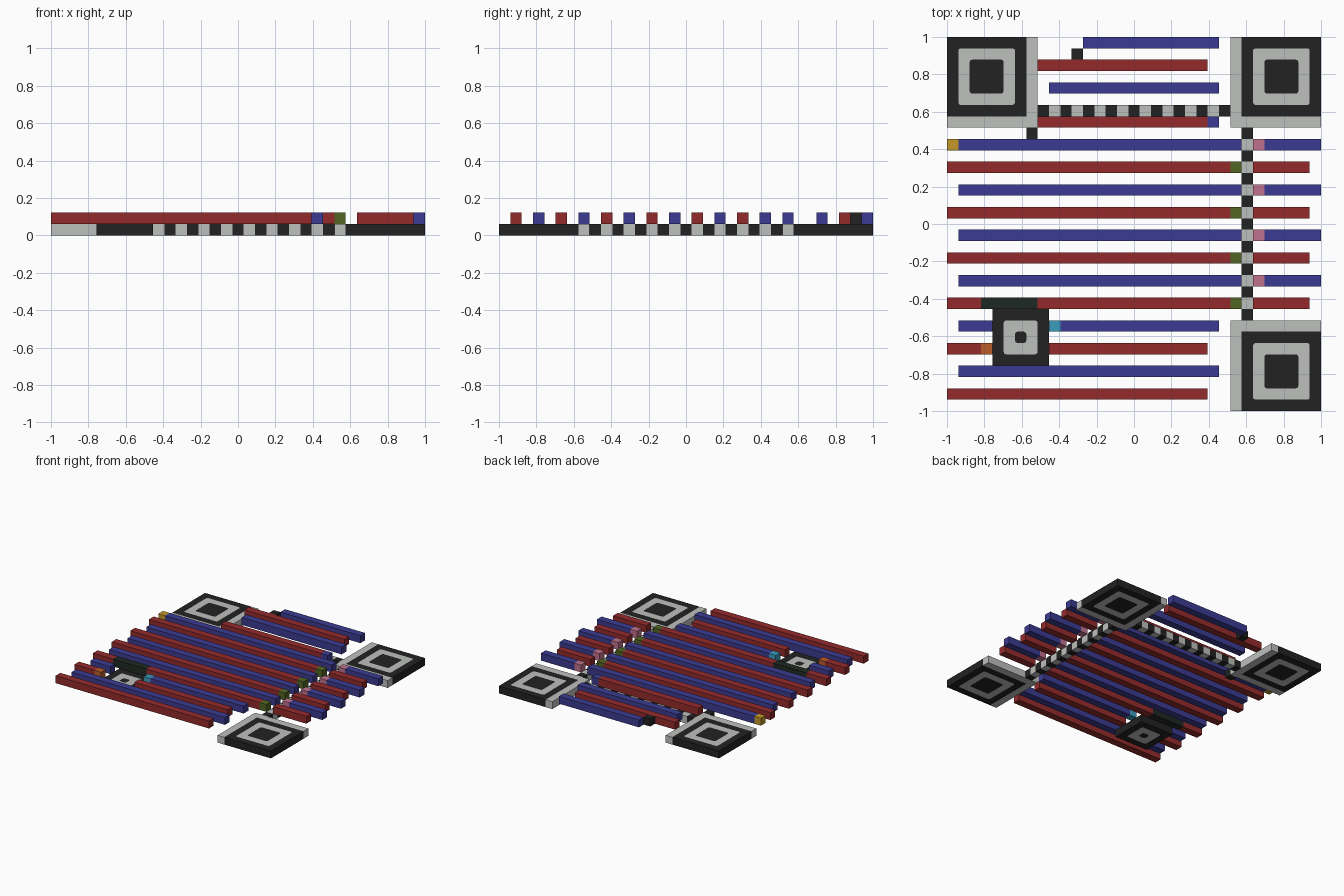
import bpy
import bmesh

cube = bpy.data.objects.get("Cube")
if cube:
    bpy.data.objects.remove(cube, do_unlink=True)

N = 33          # cells per side
U = 2 / N       # cell size


def material(name, rgb):
    lin = [((v / 255 + 0.055) / 1.055) ** 2.4 for v in rgb] + [1]
    m = bpy.data.materials.new(name)
    m.use_nodes = True
    m.diffuse_color = lin
    m.node_tree.nodes["Principled BSDF"].inputs["Base Color"].default_value = lin
    return m


MATS = {n: material(n, c) for n, c in {
    "black": (34, 34, 34), "light grey": (190, 192, 190),
    "red": (148, 42, 43), "blue": (59, 59, 147),
    "yellow": (196, 152, 40), "pink": (192, 114, 142),
    "olive green": (82, 102, 36), "cyan": (58, 156, 190),
    "orange": (186, 92, 40), "dark green": (31, 40, 34)}.items()}


def finish(bm, name, mats):
    bmesh.ops.recalc_face_normals(bm, faces=bm.faces)
    me = bpy.data.meshes.new(name)
    bm.to_mesh(me)
    bm.free()
    for m in mats:
        me.materials.append(MATS[m])
    ob = bpy.data.objects.new(name, me)
    bpy.context.collection.objects.link(ob)
    return ob


def block(name, col0, col1, row0, row1, layer, mat):
    """Box covering grid cells, columns from the left and rows from the back."""
    bm = bmesh.new()
    for v in bmesh.ops.create_cube(bm, size=1)["verts"]:
        v.co = (-1 + U * (col0 + (v.co.x + 0.5) * (col1 - col0)),
                1 - U * (row0 + (v.co.y + 0.5) * (row1 - row0)),
                U * (layer + v.co.z + 0.5))
    return finish(bm, name, [mat])


def bar(name, row, col0, col1, mat):
    return block(name, col0, col1, row, row + 1, 1, mat)


def ring_tile(name, col, row, sizes):
    """Square slab with concentric rings inlaid flush in top and bottom."""
    cx, cy, r = -1 + U * col, 1 - U * row, U * 0.22
    bm = bmesh.new()

    def loop(size, z, rounded):
        h, pts = size * U / 2, []
        for k, (sx, sy) in enumerate(((1, 1), (-1, 1), (-1, -1), (1, -1))):
            c = r * 0.293 if rounded else 0
            three = [(h, h - r), (h - c, h - c), (h - r, h)]
            if k % 2:
                three.reverse()
            pts += [bm.verts.new((cx + sx * x, cy + sy * y, z)) for x, y in three]
        return pts

    def bridge(a, b, mat):
        for i in range(len(a)):
            j = (i + 1) % len(a)
            bm.faces.new((a[i], a[j], b[j], b[i])).material_index = mat

    outer = []
    for z in (0, U):
        loops = [loop(s, z, i > 0) for i, s in enumerate(sizes)]
        for i in range(len(loops) - 1):
            bridge(loops[i], loops[i + 1], i % 2)
        bm.faces.new(loops[-1]).material_index = 0
        outer.append(loops[0])
    bridge(outer[0], outer[1], 0)
    return finish(bm, name, ["black", "light grey"])


def separator(name, col, row, cols, rows):
    """L-shaped border: a column strip and a row strip beside a corner tile."""
    block(name + "_side", col, col + 1, *rows, 0, "light grey")
    block(name + "_end", *cols, row, row + 1, 0, "light grey")


# Corner tiles with their borders, and the small tile
ring_tile("corner_tile_back_right", 3.5, 3.5, (7, 5, 3))
ring_tile("corner_tile_back_left", N - 3.5, 3.5, (7, 5, 3))
ring_tile("corner_tile_front_left", N - 3.5, N - 3.5, (7, 5, 3))
ring_tile("small_tile", 6.5, 26.5, (5, 3, 1))
separator("border_back_right", 7, 7, (0, 7), (0, 8))
separator("border_back_left", 25, 7, (26, N), (0, 8))
separator("border_front_left", 25, 25, (26, N), (25, N))

# Chequered strips joining the corner tiles
for i in range(8, 25):
    shade = "light grey" if i % 2 else "black"
    block("strip_across", i, i + 1, 6, 7, 0, shade)
    block("strip_along", 26, 27, i, i + 1, 0, shade)
block("single_block", 7, 8, 8, 9, 0, "black")

# Raised bars at the back
bar("back_blue_bar", 0, 12, 24, "blue")
bar("back_black_cube", 1, 11, 12, "black")
bar("back_red_bar", 2, 8, 23, "red")
bar("back_blue_bar", 4, 9, 24, "blue")
bar("back_red_bar", 7, 8, 23, "red")
bar("back_blue_cube", 7, 23, 24, "blue")

# Long alternating bars, broken over the strip
for row in range(9, 25, 4):
    bar("long_blue_bar", row, 1, 26, "blue")
    bar("pink_cube", row, 27, 28, "pink")
    bar("short_blue_bar", row, 28, N, "blue")
    red = row + 2
    if red < 23:
        bar("long_red_bar", red, 0, 25, "red")
    else:
        bar("long_red_bar_end", red, 0, 3, "red")
        bar("dark_bar", red, 3, 8, "dark green")
        bar("long_red_bar", red, 8, 25, "red")
    bar("green_cube", red, 25, 26, "olive green")
    bar("short_red_bar", red, 27, 32, "red")
bar("yellow_cube", 9, 0, 1, "yellow")

# Front bars around the small tile
bar("front_blue_bar_end", 25, 1, 4, "blue")
bar("cyan_cube", 25, 9, 10, "cyan")
bar("front_blue_bar", 25, 10, 24, "blue")
bar("front_red_bar_end", 27, 0, 3, "red")
bar("orange_cube", 27, 3, 4, "orange")
bar("front_red_bar", 27, 9, 23, "red")
bar("front_blue_bar", 29, 1, 24, "blue")
bar("front_red_bar", 31, 0, 23, "red")
